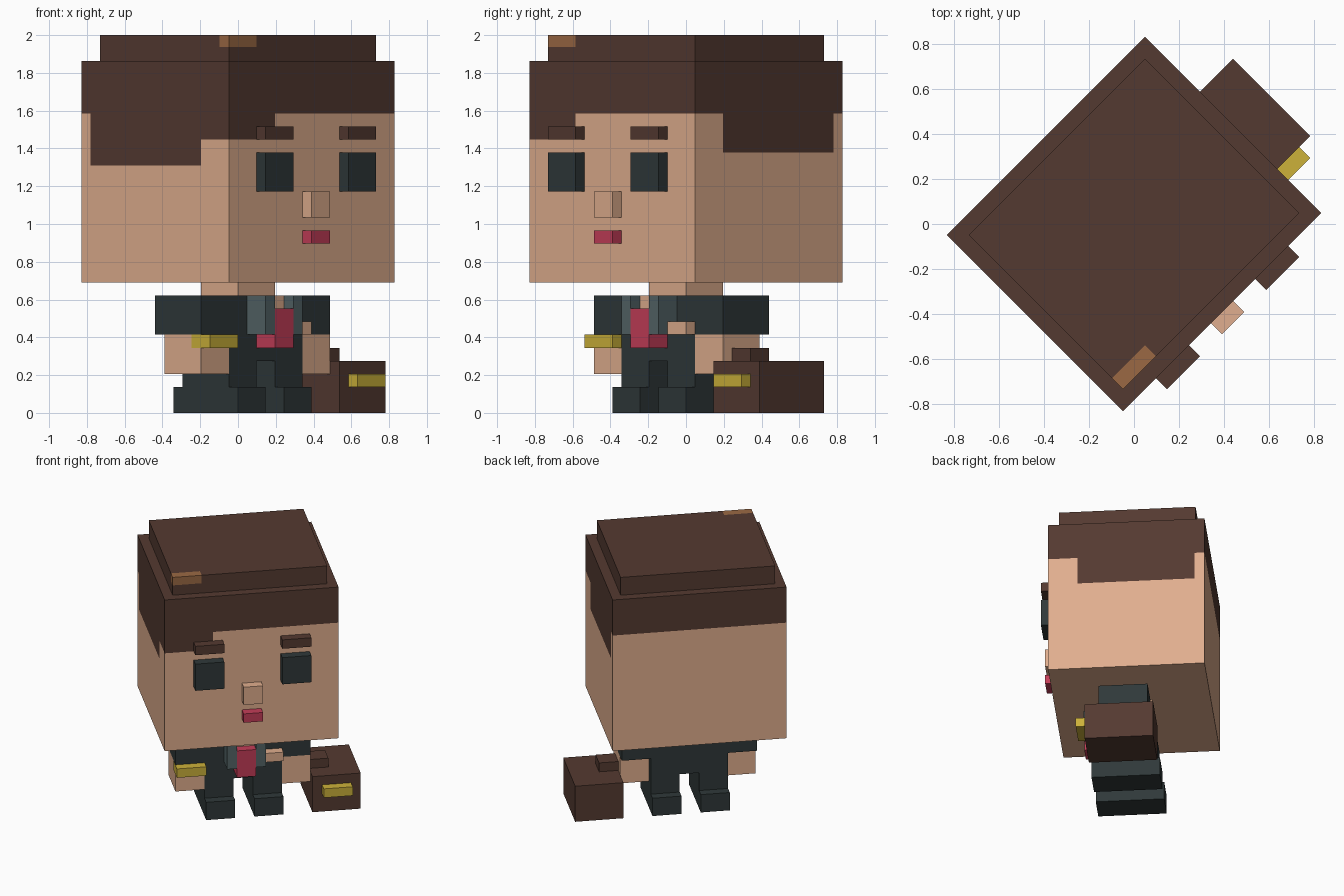
import bpy, bmesh, math
from mathutils import Matrix, Vector

if "Cube" in bpy.data.objects:
    bpy.data.objects.remove(bpy.data.objects["Cube"])

S = 2 / 29                                  # one block unit
TURN = Matrix.Rotation(math.radians(45), 4, 'Z')


def colour(name, r, g, b):
    lin = [((c / 255 + 0.055) / 1.055) ** 2.4 for c in (r, g, b)]
    m = bpy.data.materials.new(name)
    m.diffuse_color = (*lin, 1)
    m.use_nodes = True
    m.node_tree.nodes["Principled BSDF"].inputs["Base Color"].default_value = m.diffuse_color
    return m


skin = colour("skin", 224, 174, 142)
brown = colour("dark_brown", 84, 58, 49)
streak = colour("light_brown", 155, 105, 68)
suit = colour("dark_suit", 47, 56, 57)
lapel = colour("grey_teal", 84, 101, 103)
red = colour("raspberry", 196, 61, 88)
gold = colour("gold", 204, 177, 58)


def block(name, u, f, z, mats, cuts=(), rule=None):
    """Box in block units: u = sideways, f = forward, z = up.
    cuts = (axis, value) planes; rule(centre, normal) picks the material."""
    lo = Vector((u[0], -f[1], z[0]))
    hi = Vector((u[1], -f[0], z[1]))
    bm = bmesh.new()
    bmesh.ops.create_cube(bm, size=1)
    for v in bm.verts:
        v.co = Vector([(lo[i] + hi[i]) / 2 + v.co[i] * (hi[i] - lo[i]) for i in range(3)])
    for axis, value in cuts:
        co, no = Vector(), Vector()
        i = "ufz".index(axis)
        co[i] = -value if axis == "f" else value
        no[i] = 1
        bmesh.ops.bisect_plane(bm, geom=bm.verts[:] + bm.edges[:] + bm.faces[:],
                               plane_co=co, plane_no=no)
    bm.normal_update()
    if rule:
        for face in bm.faces:
            c, n = face.calc_center_median(), face.normal
            face.material_index = rule((c.x, -c.y, c.z), (n.x, -n.y, n.z))
    bm.transform(TURN @ Matrix.Scale(S, 4))
    me = bpy.data.meshes.new(name)
    bm.to_mesh(me)
    bm.free()
    for m in mats if isinstance(mats, (list, tuple)) else [mats]:
        me.materials.append(m)
    ob = bpy.data.objects.new(name, me)
    bpy.context.collection.objects.link(ob)
    return ob


def pair(name, u, f, z, mat):
    """Left and right copies of a block."""
    block("right_" + name, u, f, z, mat)
    block("left_" + name, (-u[1], -u[0]), f, z, mat)


# Head with hairline painted on each side
def hairline(c, n):
    u, f, z = c
    limit = 23
    if n[2] < -0.5:
        return 0
    if n[1] > 0.5 and u < -4:
        limit = 21
    elif n[0] < -0.5:
        limit = 21 if f > 5 else 19 if f > -7 else 23
    elif n[0] > 0.5 and -7 < f < 5:
        limit = 20
    return int(z > limit)


block("head", (-9, 9), (-8, 8), (10, 27), [skin, brown],
      [("z", 19), ("z", 20), ("z", 21), ("z", 23), ("u", -4), ("f", 5), ("f", -7)],
      hairline)

# Raised hair top with a lighter lock at one front corner
block("hair_top", (-8, 8), (-7, 7), (27, 29), [brown, streak],
      [("z", 28.1), ("u", -5), ("f", 6)],
      lambda c, n: int(c[0] < -5 and c[1] > 6 and c[2] > 28.1))

# Face
pair("eye", (3, 6), (8, 9), (17, 20), suit)
pair("eyebrow", (3, 6), (8, 9), (21, 22), brown)
block("nose", (-1, 1), (8, 9), (15, 17), skin)
block("mouth", (-1, 1), (8, 9), (13, 14), red)

# Body
block("neck", (-2, 2), (-2, 2), (9, 10), skin)
block("jacket", (-4, 4), (-2, 3), (4, 9), suit)
pair("sleeve", (4, 7), (-2, 3), (6, 9), suit)
pair("hand", (4, 7), (-1, 3), (3, 6), skin)
pair("leg", (1, 4), (-2, 3), (2, 4), suit)
pair("shoe", (1, 4), (-3, 4), (0, 2), suit)

# Clothing details
pair("lapel", (1, 2), (3, 5), (6, 9), lapel)
block("tie", (-1, 1), (3, 5), (5, 8), red)
block("collar_opening", (-1, 1), (3, 4), (8, 9), skin)
block("pocket_square", (2, 4), (3, 4), (6, 7), skin)
block("watch", (-7.04, -3.98), (2, 4), (5, 6), gold)

# Briefcase
block("briefcase", (7, 12), (-3, 4), (0, 4), brown)
block("briefcase_handle", (7, 9), (0, 2), (4, 5), brown)
block("briefcase_clasp", (8, 11), (4, 5), (2, 3), gold)
